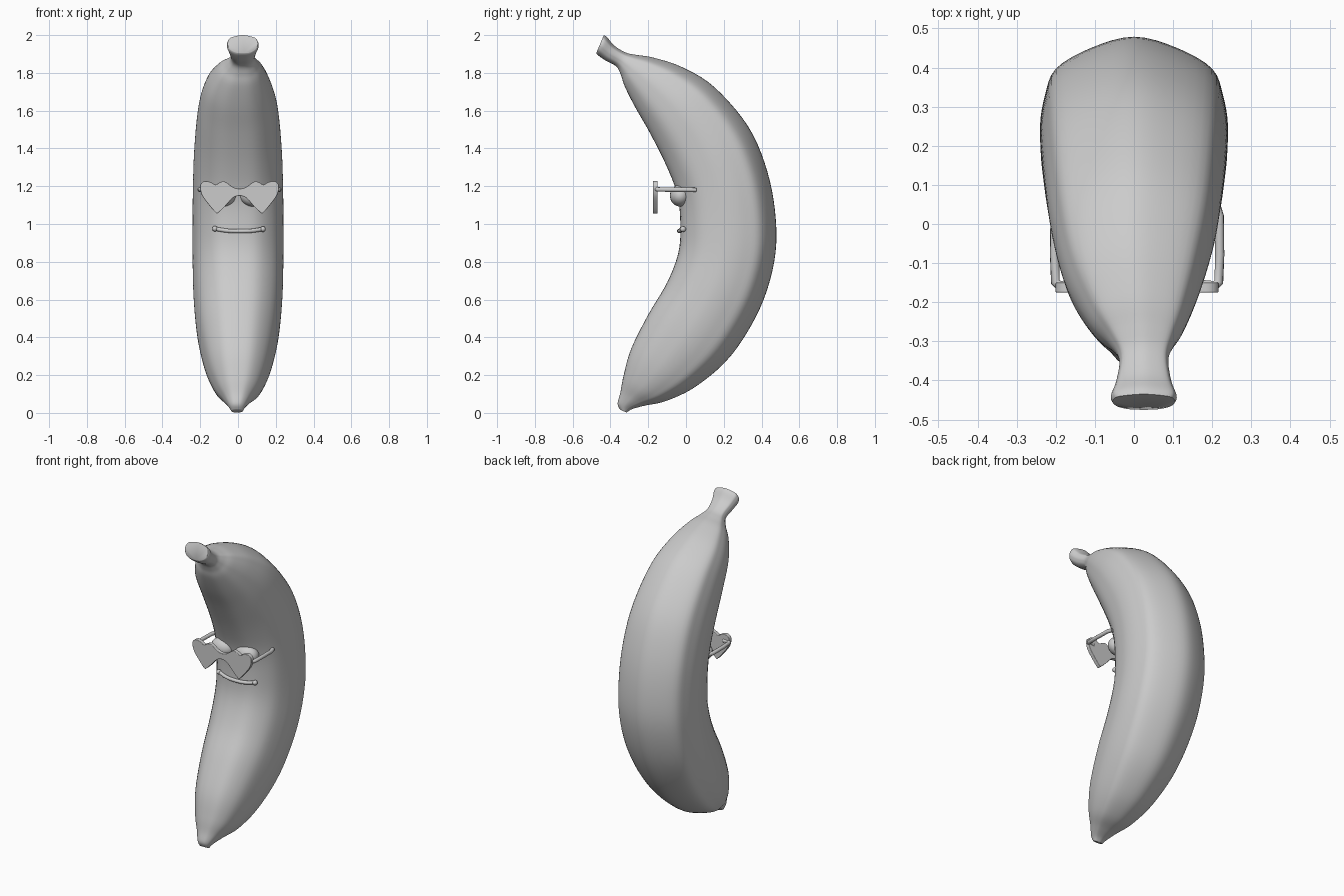
import bpy, bmesh, math
from mathutils import Vector

if "Cube" in bpy.data.objects:
    bpy.data.objects.remove(bpy.data.objects["Cube"])


def smooth_path(pts, steps, closed=False):
    """Catmull-Rom interpolation through points of any dimension."""
    n, out = len(pts), []
    get = (lambda i: pts[i % n]) if closed else (lambda i: pts[max(0, min(n - 1, i))])
    for i in range(n if closed else n - 1):
        a, b, c, d = (get(i + k) for k in (-1, 0, 1, 2))
        for s in range(steps):
            t = s / steps
            out.append(tuple(0.5 * (2 * q + (r - p) * t + (2 * p - 5 * q + 4 * r - e) * t * t
                                    + (3 * q - p - 3 * r + e) * t ** 3)
                             for p, q, r, e in zip(a, b, c, d)))
    if not closed:
        out.append(tuple(pts[-1]))
    return out


def finish(name, bm, angle=40, bevel=0):
    bmesh.ops.recalc_face_normals(bm, faces=bm.faces)
    me = bpy.data.meshes.new(name)
    bm.to_mesh(me)
    bm.free()
    ob = bpy.data.objects.new(name, me)
    bpy.context.collection.objects.link(ob)
    bpy.ops.object.select_all(action='DESELECT')
    ob.select_set(True)
    bpy.context.view_layer.objects.active = ob
    if bevel:
        m = ob.modifiers.new("round_edges", 'BEVEL')
        m.width, m.segments = bevel, 3
        m.limit_method, m.angle_limit = 'ANGLE', math.radians(45)
    bpy.ops.object.shade_smooth_by_angle(angle=math.radians(angle))
    return ob


def tube(name, pts, radius):
    cu = bpy.data.curves.new(name, 'CURVE')
    cu.dimensions = '3D'
    cu.bevel_depth, cu.bevel_resolution, cu.use_fill_caps = radius, 3, True
    sp = cu.splines.new('POLY')
    sp.points.add(len(pts) - 1)
    for p, co in zip(sp.points, pts):
        p.co = (*co, 1)
    ob = bpy.data.objects.new(name, cu)
    bpy.context.collection.objects.link(ob)
    bpy.ops.object.select_all(action='DESELECT')
    ob.select_set(True)
    bpy.context.view_layer.objects.active = ob
    bpy.ops.object.convert(target='MESH')
    bpy.ops.object.shade_smooth_by_angle(angle=math.radians(50))


def ball(name, loc, radii):
    bm = bmesh.new()
    bmesh.ops.create_uvsphere(bm, u_segments=24, v_segments=16, radius=1)
    for v in bm.verts:
        v.co = Vector(c * r for c, r in zip(v.co, radii)) + Vector(loc)
    finish(name, bm)


# Banana: stations of (inner y, inner z, outer y, outer z, half width, x centre)
stations = [
    (-.475, 1.905, -.435, 2.0, .080, .025),
    (-.465, 1.893, -.417, 1.988, .084, .025),
    (-.425, 1.865, -.380, 1.945, .070, .025),
    (-.370, 1.835, -.320, 1.908, .063, .025),
    (-.345, 1.790, -.260, 1.895, .085, .02),
    (-.325, 1.730, -.170, 1.880, .125, .01),
    (-.270, 1.620, -.020, 1.830, .175, 0),
    (-.190, 1.480, .150, 1.725, .21, 0),
    (-.100, 1.300, .330, 1.515, .23, 0),
    (-.045, 1.150, .430, 1.280, .238, 0),
    (-.030, 1.000, .475, 1.030, .24, 0),
    (-.040, .850, .467, .800, .24, 0),
    (-.100, .690, .390, .550, .235, 0),
    (-.200, .520, .240, .305, .215, 0),
    (-.290, .340, .060, .145, .175, 0),
    (-.330, .200, -.100, .065, .125, 0),
    (-.347, .110, -.220, .038, .075, -.003),
    (-.362, .050, -.285, .020, .045, -.005),
    (-.350, .018, -.315, .002, .03, -.005),
]
half = [(0, -1), (.45, -.94), (.82, -.62), (.97, -.2), (1, .1), (.95, .4),
        (.83, .68), (.45, .89), (0, 1)]
section = smooth_path(half + [(-x, t) for x, t in half[-2:0:-1]], 4, closed=True)
bm = bmesh.new()
rings = []
for yi, zi, yo, zo, w, xc in smooth_path(stations, 5):
    rings.append([bm.verts.new((xc + w * x, (yi + yo) / 2 + t * (yo - yi) / 2,
                                (zi + zo) / 2 + t * (zo - zi) / 2)) for x, t in section])
n = len(section)
for a, b in zip(rings, rings[1:]):
    for i in range(n):
        bm.faces.new((a[i], a[(i + 1) % n], b[(i + 1) % n], b[i]))
bm.faces.new(rings[0])
bm.faces.new(rings[-1])
finish("banana_body", bm, 60)

# Heart-shaped sunglasses front, outlined from bridge top to bridge bottom
cx = .008
heart = [(0, 1.187), (.035, 1.196), (.078, 1.225), (.105, 1.22), (.127, 1.208), (.15, 1.221),
         (.185, 1.227), (.208, 1.205), (.2, 1.155), (.165, 1.105), (.126, 1.06), (.112, 1.06),
         (.075, 1.095), (.035, 1.138), (0, 1.149)]
outline = smooth_path(heart + [(-x, z) for x, z in heart[-2:0:-1]], 3, closed=True)
bm = bmesh.new()
face = bm.faces.new([bm.verts.new((cx + x, -.175, z)) for x, z in outline])
ext = bmesh.ops.extrude_face_region(bm, geom=[face])
for v in ext['geom']:
    if isinstance(v, bmesh.types.BMVert):
        v.co.y = -.15
finish("sunglasses_front", bm, 40, bevel=.004)

# Sunglasses arms, and eyes behind the lenses
for side, s in (("left", -1), ("right", 1)):
    tube(side + "_arm", [(cx + s * x, y, z) for x, y, z in
                         ((.165, -.155, 1.185), (.2, -.157, 1.185), (.209, -.148, 1.183),
                          (.211, -.08, 1.182), (.21, .02, 1.181), (.2, .052, 1.18))], .012)
    ball(side + "_eye", (s * .085, -.03, 1.15), (.075, .055, .058))

# Mouth with rounded corners
tube("mouth", smooth_path([(-.122, -.016, .975), (-.06, -.033, .965), (.005, -.037, .962),
                           (.07, -.032, .964), (.132, -.013, .973)], 6), .011)
for side, p in (("left", (-.122, -.018, .975)), ("right", (.132, -.016, .973))):
    ball(side + "_mouth_corner", p, (.014, .016, .015))
